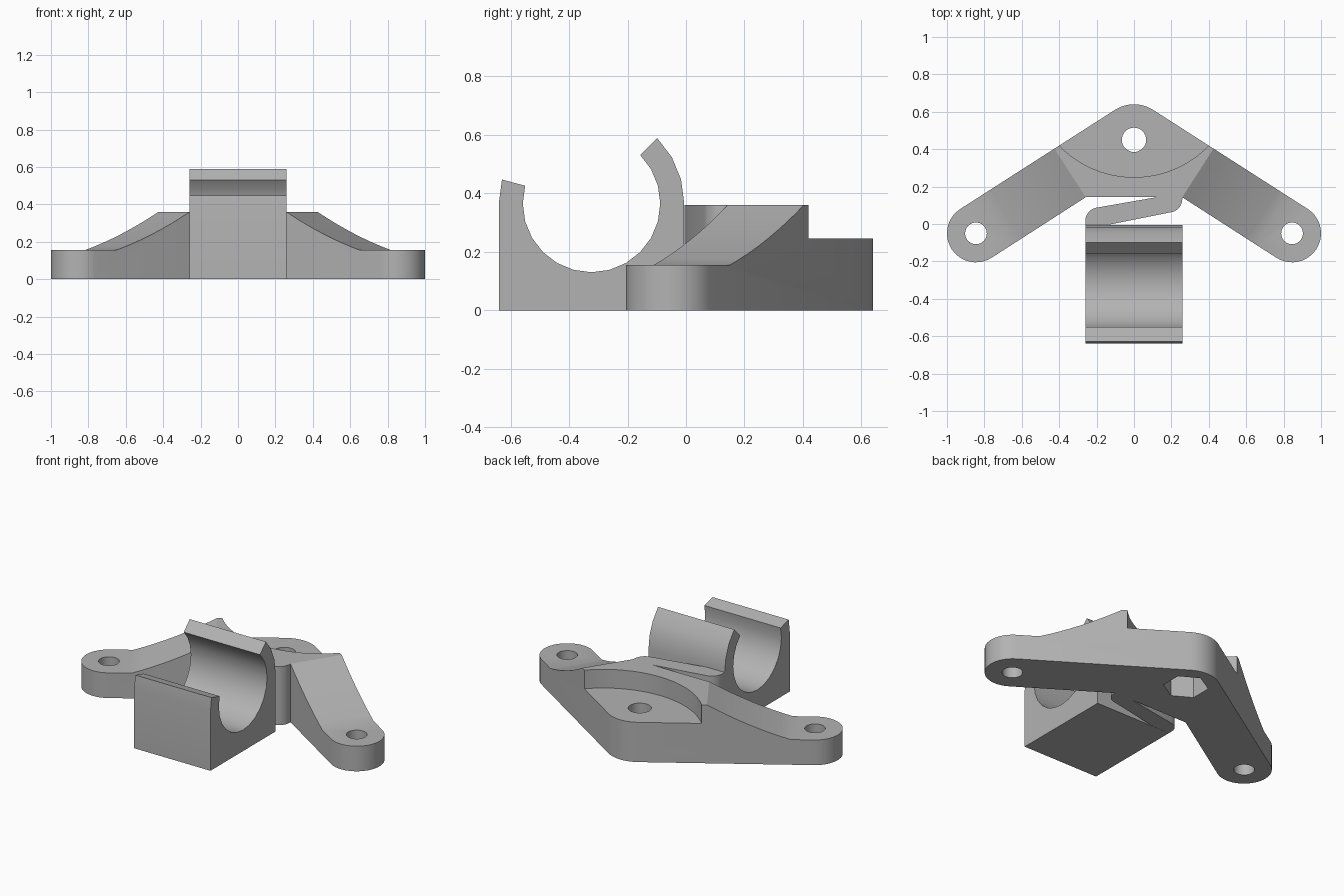
import bpy, bmesh
from math import radians, sin, cos
from mathutils import Vector

old = bpy.data.objects.get("Cube")
if old:
    bpy.data.objects.remove(old, do_unlink=True)

grey = bpy.data.materials.new("plain grey")
grey.use_nodes = True
colour = (0.45, 0.45, 0.45, 1)
grey.diffuse_color = colour
grey.node_tree.nodes["Principled BSDF"].inputs["Base Color"].default_value = colour


def arc(cx, cy, r, start, end, steps):
    """Points on a circle between two angles in degrees."""
    angles = [radians(start + (end - start) * i / steps) for i in range(steps + 1)]
    return [(cx + r * cos(a), cy + r * sin(a)) for a in angles]


def circle(cx, cy, r, sides, start=0):
    return arc(cx, cy, r, start, start + 360, sides)[:-1]


def prism(name, points, low, high, u=(1, 0, 0), v=(0, 1, 0), w=(0, 0, 1)):
    """Extrude a 2D outline in the u-v plane along w."""
    u, v, w = Vector(u), Vector(v), Vector(w)
    bm = bmesh.new()
    face = bm.faces.new([bm.verts.new(u * a + v * b + w * low) for a, b in points])
    grown = bmesh.ops.extrude_face_region(bm, geom=[face])["geom"]
    bmesh.ops.translate(bm, vec=w * (high - low),
                        verts=[g for g in grown if isinstance(g, bmesh.types.BMVert)])
    bmesh.ops.recalc_face_normals(bm, faces=bm.faces)
    mesh = bpy.data.meshes.new(name)
    bm.to_mesh(mesh)
    bm.free()
    mesh.materials.append(grey)
    obj = bpy.data.objects.new(name, mesh)
    bpy.context.collection.objects.link(obj)
    return obj


def activate(obj):
    bpy.ops.object.select_all(action='DESELECT')
    obj.select_set(True)
    bpy.context.view_layer.objects.active = obj


def cut(target, cutter):
    cutter.hide_render = True
    mod = target.modifiers.new("cut", 'BOOLEAN')
    mod.operation, mod.solver, mod.object = 'DIFFERENCE', 'EXACT', cutter
    activate(target)
    bpy.ops.object.modifier_apply(modifier=mod.name)
    bpy.data.objects.remove(cutter, do_unlink=True)


TOP, SHELF, PAD = 0.36, 0.245, 0.155
TILT = 57.3                     # direction square to the right arm
APEX_Y, END_X, END_Y = 0.45, 0.845, -0.05

# V-shaped mounting plate, outline mirrored about the centre
half = arc(0, APEX_Y, 0.19, 90, TILT, 5)
half += arc(END_X, END_Y, 0.155, TILT, TILT - 180, 20) + [(0.255, 0.145)]
outline = half + [(-x, y) for x, y in reversed(half[1:])]
plate = prism("mounting_plate", outline, 0, TOP)

# Concave ramps down to the end pads
ramp = []
for i in range(9):
    t = i / 8
    sag = 0.015 * 4 * t * (1 - t)
    ramp.append((0.14 + 0.468 * t, TOP + (PAD - TOP) * t - sag))
ramp += [(1.3, PAD), (1.3, 0.5), (0.14, 0.5)]
nx, ny = cos(radians(TILT)), sin(radians(TILT))
for side in (1, -1):
    cut(plate, prism("ramp_cutter", ramp, 0.15, 0.7,
                     (side * ny, -nx, 0), (0, 0, 1), (side * nx, ny, 0)))

# Curved shelf, bolt holes and hexagonal nut pocket
cut(plate, prism("shelf_cutter", circle(0, 0.806, 0.556, 96, 90), SHELF, 0.6))
for x, y, r in ((0, APEX_Y, 0.065), (END_X, END_Y, 0.058), (-END_X, END_Y, 0.058)):
    cut(plate, prism("hole_cutter", circle(x, y, r, 32), -0.1, 0.6))
cut(plate, prism("nut_cutter", circle(0, APEX_Y, 0.127, 6, 30), -0.1, 0.14))

# Slanted flexible link between plate and clip
link_outline = [(-0.26, -0.005)] + arc(-0.19, 0.018, 0.07, 180, 100, 6)
link_outline += [(0.13, 0.145), (0.258, 0.145)]
link_outline += arc(0.188, 0.132, 0.07, 0, -80, 6) + [(-0.14, -0.005)]
link = prism("flexible_link", link_outline, 0, TOP)

# Open round clip on a square base, profile seen from the side
CY, CZ, INNER, OUTER = -0.323, 0.365, 0.235, 0.317
profile = [(CY - OUTER, 0), (CY + OUTER, 0)]
profile += arc(CY, CZ, OUTER, 0, 45, 3)
profile += arc(CY, CZ, INNER, 45, -195, 16)
profile += arc(CY, CZ, OUTER, 165, 180, 1)
clip = prism("tube_clip", profile, -0.26, 0.26, (0, 1, 0), (0, 0, 1), (1, 0, 0))

for obj in (plate, link, clip):
    activate(obj)
    bpy.ops.object.shade_smooth_by_angle(angle=radians(28))
